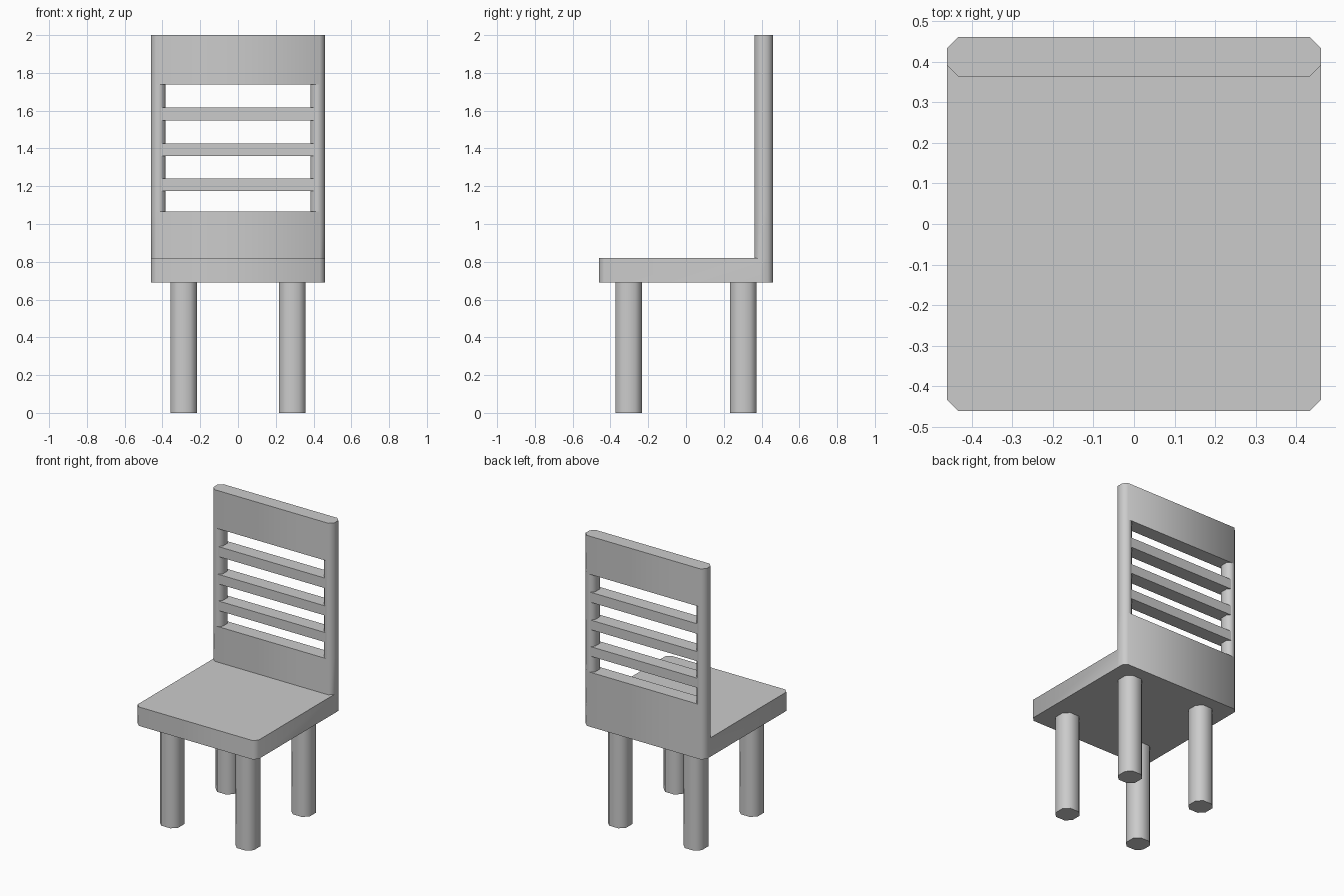
import bpy, bmesh, math

if "Cube" in bpy.data.objects:
    bpy.data.objects.remove(bpy.data.objects["Cube"])

W, C = 0.46, 0.027             # half width of seat, corner chamfer
BACK = 0.363                   # front plane of the backrest
SEAT_Z, SEAT_TOP = 0.69, 0.82


def octagon(x0, x1, y0, y1, cl, cr):
    """Rectangle with cut corners; cl / cr are the left and right cut sizes."""
    return [(x0 + cl, y0), (x1 - cr, y0), (x1, y0 + cr), (x1, y1 - cr),
            (x1 - cr, y1), (x0 + cl, y1), (x0, y1 - cl), (x0, y0 + cl)]


def finish(name, bm):
    bmesh.ops.recalc_face_normals(bm, faces=bm.faces)
    mesh = bpy.data.meshes.new(name)
    bm.to_mesh(mesh)
    bm.free()
    ob = bpy.data.objects.new(name, mesh)
    bpy.context.collection.objects.link(ob)
    bpy.ops.object.select_all(action='DESELECT')
    ob.select_set(True)
    bpy.context.view_layer.objects.active = ob
    bpy.ops.object.shade_smooth_by_angle(angle=math.radians(50))
    return ob


def prism(name, outline, z0, z1):
    bm = bmesh.new()
    rings = [[bm.verts.new((x, y, z)) for x, y in outline] for z in (z0, z1)]
    n = len(outline)
    for i in range(n):
        j = (i + 1) % n
        bm.faces.new((rings[0][i], rings[0][j], rings[1][j], rings[1][i]))
    for ring in rings:
        bm.faces.new(ring)
    return finish(name, bm)


# Seat and lower back panel as one L-shaped shell
back_outline = octagon(-W, W, BACK, W, C, C)
seat_outline = octagon(-W, W, -W, W, C, C)
seat_outline.insert(3, (W, BACK + C))
seat_outline.insert(8, (-W, BACK + C))
bm = bmesh.new()
low = [bm.verts.new((x, y, SEAT_Z)) for x, y in seat_outline]
top = [bm.verts.new((x, y, SEAT_TOP)) for x, y in seat_outline]
for i in range(len(low)):
    j = (i + 1) % len(low)
    bm.faces.new((low[i], low[j], top[j], top[i]))
bm.faces.new(low)
inner = [bm.verts.new((x, BACK, SEAT_TOP)) for x in (C - W, W - C)]
bm.faces.new([top[0], top[1], top[2], top[3], inner[1], inner[0], top[8], top[9]])
base = [inner[0], inner[1]] + top[3:9]
rail = [bm.verts.new((x, y, 1.065)) for x, y in back_outline]
for i in range(8):
    j = (i + 1) % 8
    bm.faces.new((base[i], base[j], rail[j], rail[i]))
bm.faces.new(rail)
finish("seat_and_lower_back", bm)

# Top rail and the two side posts of the backrest
prism("top_rail", back_outline, 1.738, 2.0)
prism("left_post", octagon(-W, -0.385, BACK, W, C, 0.022), 1.065, 1.738)
prism("right_post", octagon(0.385, W, BACK, W, 0.022, C), 1.065, 1.738)

# Three horizontal slats
S = 0.407
for i, (z0, z1) in enumerate([(1.176, 1.242), (1.359, 1.425), (1.547, 1.616)]):
    prism(f"slat_{i + 1}", [(-S, BACK), (S, BACK), (S, W), (-S, W)], z0, z1)

# Four legs with cut corners
R = 0.07
for yname, y in (("front", -0.304), ("back", 0.304)):
    for xname, x in (("left", -0.288), ("right", 0.288)):
        prism(f"{yname}_{xname}_leg",
              octagon(x - R, x + R, y - R, y + R, 0.035, 0.035), 0, SEAT_Z)
